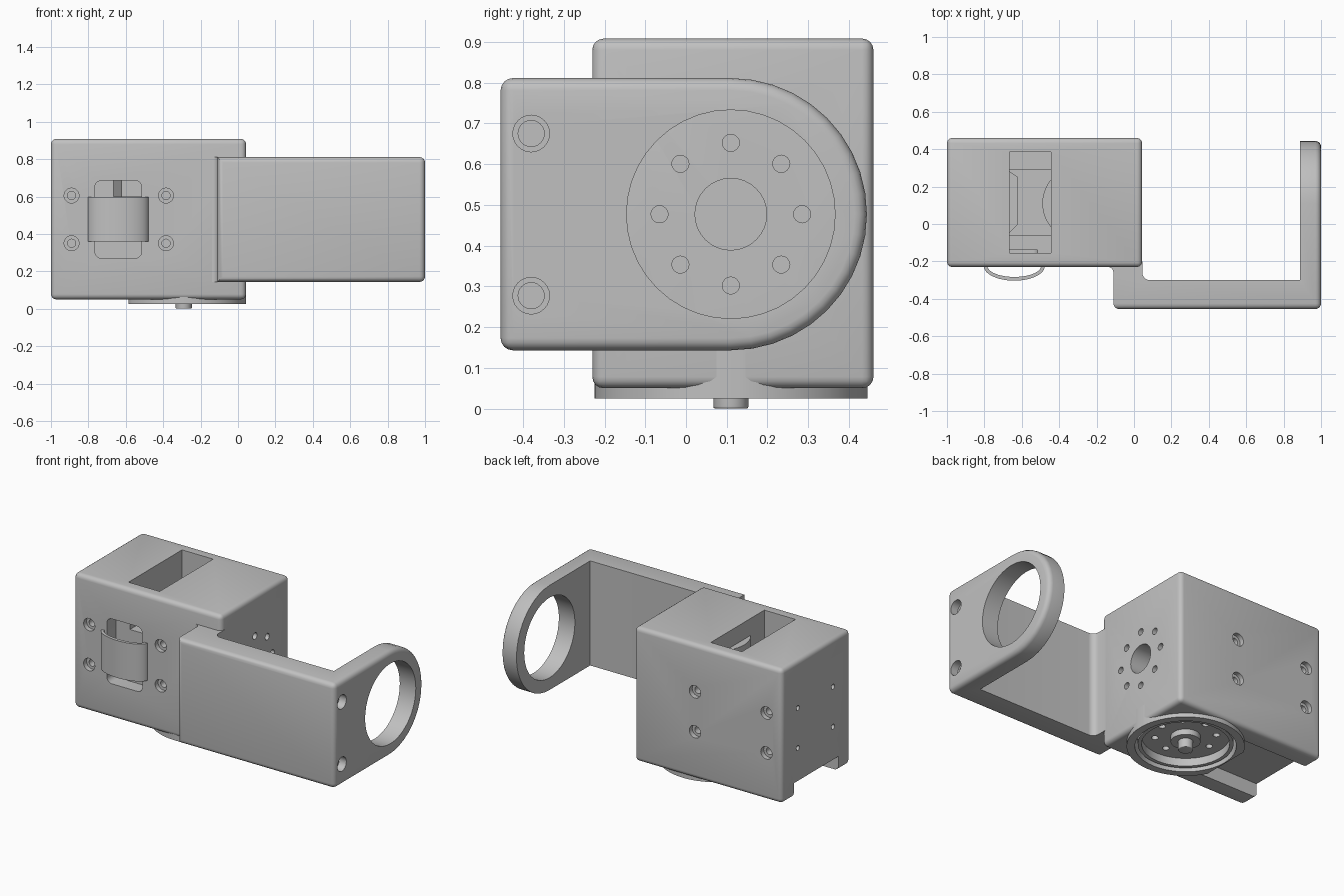
import bpy, bmesh, math
from math import cos, sin, pi, radians

cube = bpy.data.objects.get("Cube")
if cube:
    bpy.data.objects.remove(cube, do_unlink=True)

grey = bpy.data.materials.new("plain_grey")
grey.use_nodes = True
COLOUR = (0.53, 0.53, 0.53, 1)
grey.diffuse_color = COLOUR
grey.node_tree.nodes["Principled BSDF"].inputs["Base Color"].default_value = COLOUR


def arc(c, rx, a0, a1, n, ry=None):
    """Points along an elliptical arc, angles in degrees."""
    ry = rx if ry is None else ry
    steps = [radians(a0 + (a1 - a0) * i / n) for i in range(n + 1)]
    return [(c[0] + rx * cos(t), c[1] + ry * sin(t)) for t in steps]


def circle(c, r, n=32):
    return arc(c, r, 0, 360, n)[:-1]


def rect(x0, x1, y0, y1, r=0.0):
    if not r:
        return [(x0, y0), (x1, y0), (x1, y1), (x0, y1)]
    corners = [(x1 - r, y1 - r), (x0 + r, y1 - r), (x0 + r, y0 + r), (x1 - r, y0 + r)]
    return [p for i, c in enumerate(corners) for p in arc(c, r, 90 * i, 90 * i + 90, 5)]


def prism(name, pts, axis, lo, hi):
    """Extrude a flat outline along an axis."""
    place = {"x": lambda a, b, h: (h, a, b),
             "y": lambda a, b, h: (a, h, b),
             "z": lambda a, b, h: (a, b, h)}[axis]
    bm = bmesh.new()
    low = [bm.verts.new(place(a, b, lo)) for a, b in pts]
    high = [bm.verts.new(place(a, b, hi)) for a, b in pts]
    bm.faces.new(low)
    bm.faces.new(high)
    n = len(pts)
    for i in range(n):
        j = (i + 1) % n
        bm.faces.new((low[i], low[j], high[j], high[i]))
    bmesh.ops.recalc_face_normals(bm, faces=bm.faces)
    mesh = bpy.data.meshes.new(name)
    bm.to_mesh(mesh)
    bm.free()
    obj = bpy.data.objects.new(name, mesh)
    bpy.context.collection.objects.link(obj)
    mesh.materials.append(grey)
    return obj


def activate(obj):
    bpy.ops.object.select_all(action="DESELECT")
    obj.select_set(True)
    bpy.context.view_layer.objects.active = obj


def combine(obj, pts, axis, lo, hi, operation="DIFFERENCE"):
    """Boolean a prism into the object, then drop the helper."""
    tool = prism("cutter", pts, axis, lo, hi)
    tool.hide_render = True
    mod = obj.modifiers.new("cut", "BOOLEAN")
    mod.operation, mod.solver, mod.object = operation, "EXACT", tool
    activate(obj)
    bpy.ops.object.modifier_apply(modifier=mod.name)
    bpy.data.objects.remove(tool, do_unlink=True)


def round_edges(obj, width, rule):
    bm = bmesh.new()
    bm.from_mesh(obj.data)
    edges = [e for e in bm.edges
             if e.calc_face_angle(0) > 0.6 and rule(e.verts[0].co, e.verts[1].co)]
    bmesh.ops.bevel(bm, geom=edges, offset=width, segments=4, profile=0.5,
                    affect="EDGES", clamp_overlap=True)
    bm.to_mesh(obj.data)
    bm.free()


def bolt_circle(c, r, n=8):
    return circle(c, r, n)


# Main housing
AXLE = (-0.29, 0.11)      # vertical turning axis, x and y
PIVOT = (0.11, 0.477)     # sideways turning axis, y and z
body = prism("housing", rect(-1, 0.043, -0.23, 0.46), "z", 0.05, 0.908)
round_edges(body, 0.028, lambda a, b: True)

# Slot underneath and the turntable recess
combine(body, rect(-1.2, AXLE[0], -0.11, 0.34), "z", -0.1, 0.14)
combine(body, circle(AXLE, 0.29, 48), "z", -0.1, 0.12)

# Top pocket with shallow ends, and the front window opening into it
combine(body, rect(-0.665, -0.445, -0.155, 0.385), "z", 0.6, 1.1)
combine(body, rect(-0.665, -0.445, -0.06, 0.29), "z", 0.25, 1.1)
combine(body, rect(-0.765, -0.515, 0.27, 0.685, 0.035), "y", -0.4, -0.14)

# Sunk screw holes on front and back, small holes on the left end
for z in (0.35, 0.605):
    for x in (-0.89, -0.385):
        for y, s in ((-0.23, 1), (0.46, -1)):
            for r, depth in ((0.04, 0.03), (0.022, 0.07)):
                combine(body, circle((x, z), r, 20), "y", *sorted((y - s * 0.1, y + s * depth)))
    for y in (-0.055, 0.3):
        combine(body, circle((y, z), 0.016, 16), "x", -1.1, -0.93)

# Side bearing face: central bore and ring of holes
combine(body, circle(PIVOT, 0.088, 32), "x", -0.08, 0.2)
for p in bolt_circle(PIVOT, 0.175):
    combine(body, circle(p, 0.021, 16), "x", -0.03, 0.2)

# Motor and guide block inside the pocket
motor = prism("pocket_motor", circle(AXLE, 0.2, 48), "z", 0.2, 0.8)
guide = prism("pocket_guide", [(-0.67, -0.05), (-0.62, 0), (-0.62, 0.25), (-0.67, 0.285)],
              "z", 0.2, 0.72)

# Turntable flange, trimmed to the housing
flange = prism("turntable_flange", circle(AXLE, 0.335, 64), "z", 0.025, 0.16)
combine(flange, circle(AXLE, 0.288, 64), "z", -0.1, 0.3)
combine(flange, rect(-0.585, 0.044, -1, 1), "z", -0.2, 0.5, "INTERSECT")

# Turntable rotor with rim, bolt holes, hub and pin
rotor = prism("turntable_rotor", circle(AXLE, 0.272, 48), "z", 0.04, 0.13)
combine(rotor, circle(AXLE, 0.25, 48), "z", -0.1, 0.09)
for p in bolt_circle(AXLE, 0.175):
    combine(rotor, circle(p, 0.02, 16), "z", 0, 0.115)
hub = prism("turntable_hub", circle(AXLE, 0.085, 32), "z", 0.055, 0.1)
pin = prism("turntable_pin", circle(AXLE, 0.043, 24), "z", 0, 0.1)
round_edges(pin, 0.005, lambda a, b: a.z < 0.01 and b.z < 0.01)

# Bowed strap across the front window
strap_mid = (-0.64, -0.225)
strap = prism("front_strap",
              arc(strap_mid, 0.163, 180, 360, 24, 0.078)
              + arc(strap_mid, 0.143, 360, 180, 24, 0.058), "z", 0.36, 0.598)

# L-shaped arm, outlined from above and rounded at its far end
LEFT, FRONT = -0.11, -0.455
outline = [(LEFT, FRONT), (1, FRONT), (1, 0.6), (0.887, 0.6), (0.887, -0.3)]
outline += arc((0.085, -0.26), 0.04, 270, 180, 6)
outline += [(0.045, -0.2), (-0.14, -0.2), (-0.14, -0.23)]
outline += arc((-0.14, -0.26), 0.03, 90, 0, 5)
arm = prism("arm", outline, "z", 0, 1)
side = [(-0.6, 0.143)] + arc(PIVOT, 0.334, -90, 90, 20) + [(-0.6, 0.811)]
combine(arm, side, "x", -0.5, 1.5, "INTERSECT")


def outer_edge(a, b):
    return any(abs(p - v) < 1e-3 and abs(q - v) < 1e-3
               for p, q, v in ((a.x, b.x, 1), (a.y, b.y, FRONT)))


round_edges(arm, 0.03, outer_edge)

# Large ring opening and two sunk bolt holes
combine(arm, circle(PIVOT, 0.256, 40), "x", 0.7, 1.2)
for z in (0.277, 0.675):
    combine(arm, circle((-0.38, z), 0.045, 24), "x", 0.95, 1.2)
    combine(arm, circle((-0.38, z), 0.032, 24), "x", 0.8, 1.2)

# Smooth curved surfaces, keep edges crisp
for obj in (body, motor, guide, flange, rotor, hub, pin, strap, arm):
    activate(obj)
    bpy.ops.object.shade_smooth_by_angle(angle=radians(32))
